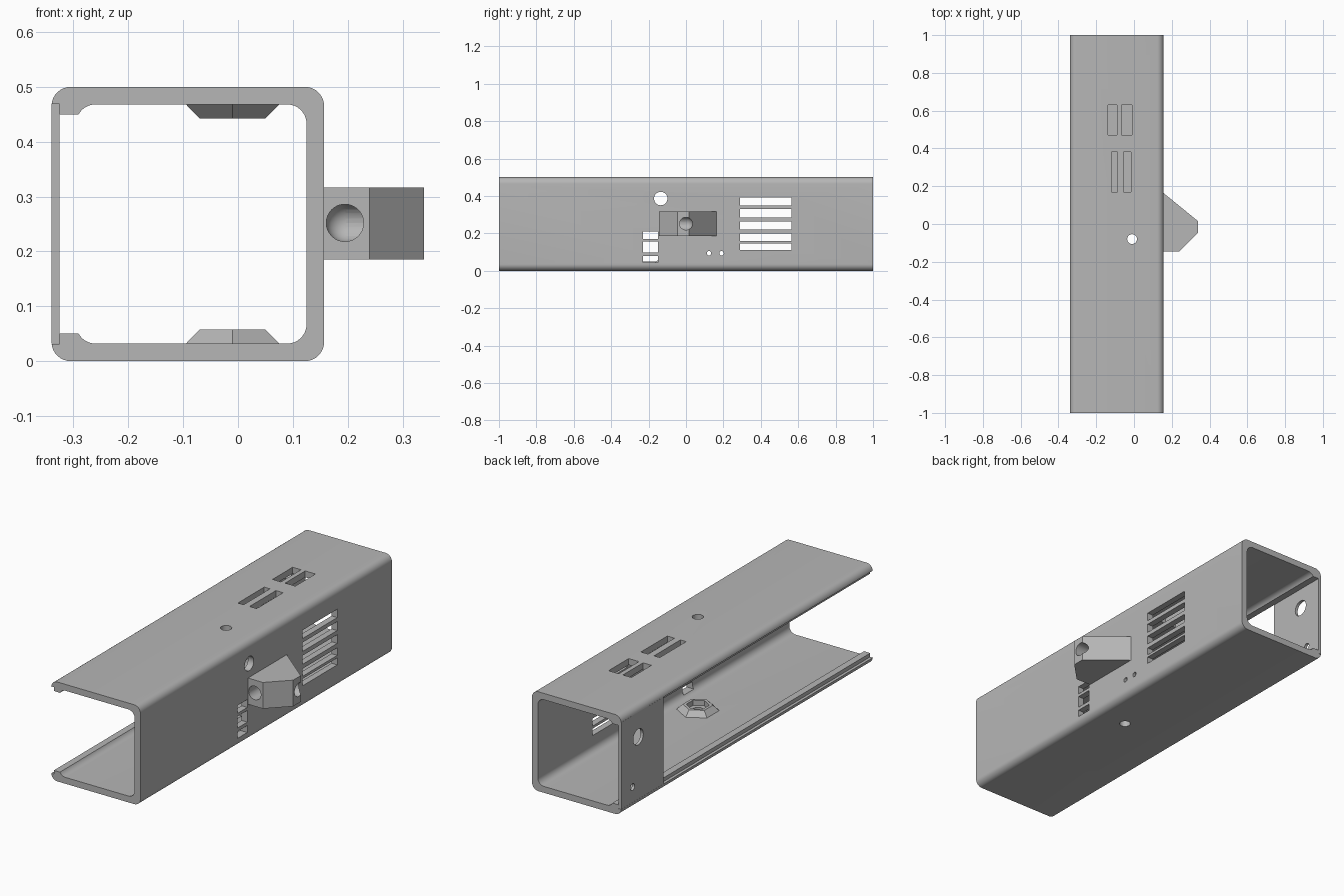
import bpy, bmesh
from math import pi, cos, sin, radians
from mathutils import Matrix, Vector

if "Cube" in bpy.data.objects:
    bpy.data.objects.remove(bpy.data.objects["Cube"], do_unlink=True)

grey = bpy.data.materials.new("light_grey")
grey.use_nodes = True
colour = (0.47, 0.47, 0.47, 1)
grey.diffuse_color = colour
grey.node_tree.nodes["Principled BSDF"].inputs["Base Color"].default_value = colour


def finish(name, bm):
    bmesh.ops.recalc_face_normals(bm, faces=bm.faces)
    mesh = bpy.data.meshes.new(name)
    bm.to_mesh(mesh)
    bm.free()
    mesh.materials.append(grey)
    obj = bpy.data.objects.new(name, mesh)
    bpy.context.collection.objects.link(obj)
    return obj


def extrude(name, points, offset):
    bm = bmesh.new()
    face = bm.faces.new([bm.verts.new(p) for p in points])
    top = bmesh.ops.extrude_face_region(bm, geom=[face])["geom"]
    bmesh.ops.translate(bm, vec=offset, verts=[v for v in top if isinstance(v, bmesh.types.BMVert)])
    return finish(name, bm)


def box(x, y, z, name="cutter"):
    bm = bmesh.new()
    bmesh.ops.create_cube(bm, size=1)
    for v in bm.verts:
        v.co = [(lo + hi) / 2 + c * (hi - lo) for c, (lo, hi) in zip(v.co, (x, y, z))]
    return finish(name, bm)


def prism(a, b, r1, r2=None, sides=32, name="cutter"):
    """Cylinder or frustum from point a to point b."""
    a, b = Vector(a), Vector(b)
    turn = (b - a).to_track_quat('Z', 'Y').to_matrix().to_4x4()
    bm = bmesh.new()
    bmesh.ops.create_cone(bm, cap_ends=True, segments=sides, radius1=r1,
                          radius2=r1 if r2 is None else r2, depth=(b - a).length,
                          matrix=Matrix.Translation((a + b) / 2) @ turn)
    return finish(name, bm)


def cut(obj, cutters):
    for c in cutters:
        mod = obj.modifiers.new("cut", 'BOOLEAN')
        mod.operation, mod.solver, mod.object = 'DIFFERENCE', 'EXACT', c
    bpy.context.view_layer.update()
    evaluated = obj.evaluated_get(bpy.context.evaluated_depsgraph_get())
    mesh = bpy.data.meshes.new_from_object(evaluated)
    obj.modifiers.clear()
    obj.data = mesh
    for c in cutters:
        bpy.data.objects.remove(c, do_unlink=True)


def smooth(obj):
    bpy.ops.object.select_all(action='DESELECT')
    obj.select_set(True)
    bpy.context.view_layer.objects.active = obj
    bpy.ops.object.shade_smooth_by_angle(angle=radians(30))


def arc(cx, cz, start, end, r=0.035, n=8):
    angles = [radians(start + (end - start) * i / n) for i in range(n + 1)]
    return [(cx + r * cos(t), cz + r * sin(t)) for t in angles]


# Open channel: upper half of the section, mirrored about mid height
MID = 0.25
outer = arc(0.122, 0.465, 0, 90) + arc(-0.305, 0.465, 90, 174)
lip = [(-0.325, 0.469), (-0.325, 0.45)]
inner = arc(-0.26, 0.433, 152, 90) + arc(0.09, 0.433, 90, 0)
half = outer + lip + inner
upper_out, upper_in = outer + lip + inner[:9], inner[9:]
loop = half + [(x, 2 * MID - z) for x, z in reversed(half)]
channel = extrude("channel", [(x, -1, z) for x, z in loop], (0, 2, 0))

# Openings in the channel: vents, slots and round holes
WALL = (0.1, 0.2)
cutters = [box(WALL, (0.29, 0.565), z) for z in
           ((0.35, 0.392), (0.285, 0.33), (0.22, 0.264), (0.16, 0.198), (0.112, 0.147))]
cutters += [box(WALL, (-0.23, -0.15), z) for z in
            ((0.171, 0.211), (0.097, 0.156), (0.045, 0.08))]
cutters += [box(x, y, (0.44, 0.55)) for x, y in
            (((-0.137, -0.09), (0.47, 0.63)), ((-0.067, -0.01), (0.47, 0.63)),
             ((-0.12, -0.088), (0.17, 0.38)), ((-0.055, -0.015), (0.17, 0.38)))]
cutters += [prism((0.1, y, z), (0.2, y, z), r) for y, z, r in
            ((-0.135, 0.386, 0.036), (0.123, 0.094, 0.012), (0.19, 0.094, 0.012))]
BX, BY = -0.01, -0.08
cutters.append(prism((BX, BY, -0.1), (BX, BY, 0.6), 0.026))
cut(channel, cutters)
smooth(channel)

# Hexagonal nut bosses on the floor and under the roof
for name, wall, tip in (("floor_nut_boss", 0.032, 0.058), ("roof_nut_boss", 0.468, 0.442)):
    boss = prism((BX, BY, wall), (BX, BY, tip), 0.098, 0.069, 6, name)
    past = (tip - wall) * 2
    # A corner of each hexagon points to the front
    cut(boss, [prism((BX, BY, wall - past), (BX, BY, wall + past), 0.053, sides=6)])
    zs = [v.co for v in boss.data.vertices]
    front = min(zs, key=lambda p: p.y)
    if abs(front.x - BX) > 0.01:
        boss.data.transform(Matrix.Translation((BX, BY, 0)) @ Matrix.Rotation(pi / 6, 4, 'Z')
                            @ Matrix.Translation((-BX, -BY, 0)))

# Cover plate closing the rear part of the open side
plate = box((-0.34, -0.325), (0.665, 1), (0.032, 0.469), "cover_plate")
cut(plate, [prism((-0.4, y, z), (-0.3, y, z), r)
            for y, z, r in ((0.865, 0.345, 0.04), (0.91, 0.11, 0.017))])
smooth(plate)

# Side bracket with an elbow passage from its front to its outer face
plan = [(0.155, -0.145), (0.24, -0.145), (0.339, -0.045), (0.339, 0.015), (0.155, 0.165)]
bracket = extrude("side_bracket", [(x, y, 0.185) for x, y in plan], (0, 0, 0.132))
corner = (0.195, 0, 0.252)
bm = bmesh.new()
bmesh.ops.create_uvsphere(bm, u_segments=24, v_segments=12, radius=0.0345,
                          matrix=Matrix.Translation(corner))
cut(bracket, [prism((0.195, -0.3, 0.252), corner, 0.034),
              prism((0.5, 0, 0.252), corner, 0.034), finish("cutter", bm)])
smooth(bracket)
